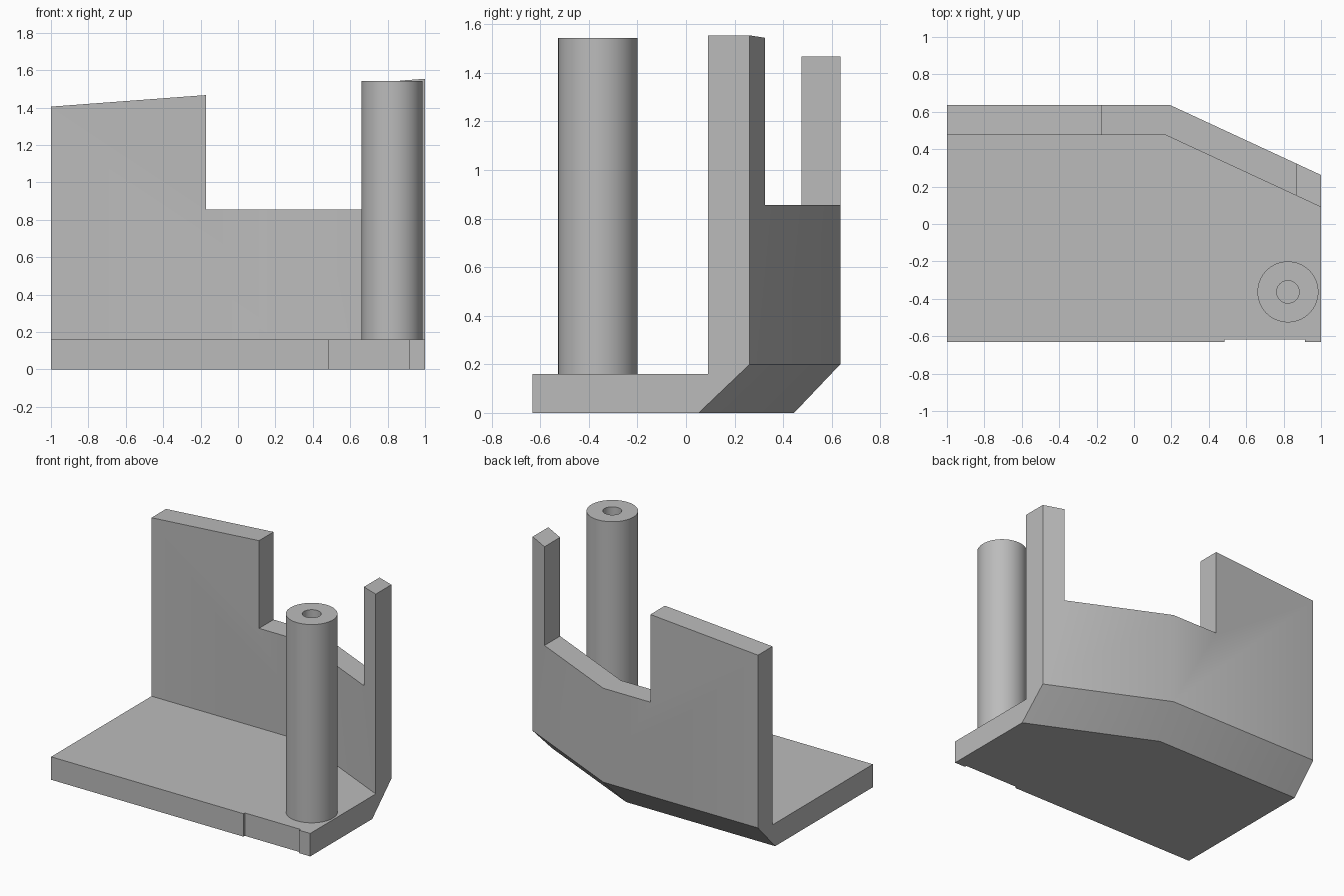
import bpy, bmesh, math

if "Cube" in bpy.data.objects:
    bpy.data.objects.remove(bpy.data.objects["Cube"])

grey = bpy.data.materials.new("plain grey")
grey.diffuse_color = (0.5, 0.5, 0.5, 1)
grey.use_nodes = True
grey.node_tree.nodes["Principled BSDF"].inputs["Base Color"].default_value = grey.diffuse_color


def finish(bm, name):
    bmesh.ops.recalc_face_normals(bm, faces=bm.faces)
    mesh = bpy.data.meshes.new(name)
    bm.to_mesh(mesh)
    bm.free()
    obj = bpy.data.objects.new(name, mesh)
    bpy.context.collection.objects.link(obj)
    mesh.materials.append(grey)
    return obj


def box(name, x0, x1, y0, y1, z0, z1):
    bm = bmesh.new()
    bmesh.ops.create_cube(bm, size=1)
    for v in bm.verts:
        v.co = (x1 if v.co.x > 0 else x0, y1 if v.co.y > 0 else y0, z1 if v.co.z > 0 else z0)
    return finish(bm, name)


def smooth(obj):
    bpy.ops.object.select_all(action='DESELECT')
    obj.select_set(True)
    bpy.context.view_layer.objects.active = obj
    bpy.ops.object.shade_smooth_by_angle(angle=math.radians(30))


def cut(obj, cutter):
    mod = obj.modifiers.new("cut", 'BOOLEAN')
    mod.operation = 'DIFFERENCE'
    mod.solver = 'EXACT'
    mod.object = cutter
    bpy.context.view_layer.objects.active = obj
    bpy.ops.object.modifier_apply(modifier=mod.name)
    bpy.data.objects.remove(cutter)


FLOOR, FRONT = 0.16, -0.632


def top(x):
    # sloping upper edge of the wall
    return 1.405 + 0.0745 * (x + 1)


def section(floor_x, under, outer, inner):
    # L-shaped cross-section with a chamfered lower back edge
    return [(floor_x, FRONT, 0), (*under, 0), (*outer, 0.2), (*outer, top(outer[0])),
            (*inner, top(inner[0])), (*inner, FLOOR), (floor_x, FRONT, FLOOR)]


# Floor and bent wall, lofted through three sections
stations = [section(-1, (-1, 0.445), (-1, 0.635), (-1, 0.475)),
            section(0.17, (0.15, 0.445), (0.195, 0.635), (0.17, 0.475)),
            section(1, (1, 0.052), (1, 0.262), (1, 0.09))]
bm = bmesh.new()
rings = [[bm.verts.new(p) for p in s] for s in stations]
for a, b in zip(rings, rings[1:]):
    for i in range(len(a)):
        j = (i + 1) % len(a)
        bm.faces.new((a[i], a[j], b[j], b[i]))
bm.faces.new(rings[0])
bm.faces.new(rings[-1])
body = finish(bm, "floor_and_wall")

# Wide notch in the wall, shallow recess in the front edge
cut(body, box("notch_cutter", -0.17, 0.865, 0, 1, 0.855, 2))
cut(body, box("recess_cutter", 0.485, 0.915, -1, -0.617, -0.5, 0.5))
smooth(body)

# Round post with a blind bore
profile = [(0, FLOOR - 0.01), (0.163, FLOOR - 0.01), (0.163, 1.543),
           (0.06, 1.543), (0.06, FLOOR + 0.005), (0, FLOOR + 0.005)]
bm = bmesh.new()
pts = [bm.verts.new((r, 0, z)) for r, z in profile]
edges = [bm.edges.new(p) for p in zip(pts, pts[1:])]
bmesh.ops.spin(bm, geom=pts + edges, cent=(0, 0, 0), axis=(0, 0, 1),
               angle=2 * math.pi, steps=64)
bmesh.ops.remove_doubles(bm, verts=bm.verts, dist=0.0001)
post = finish(bm, "round_post")
post.location = (0.823, -0.363, 0)
smooth(post)
